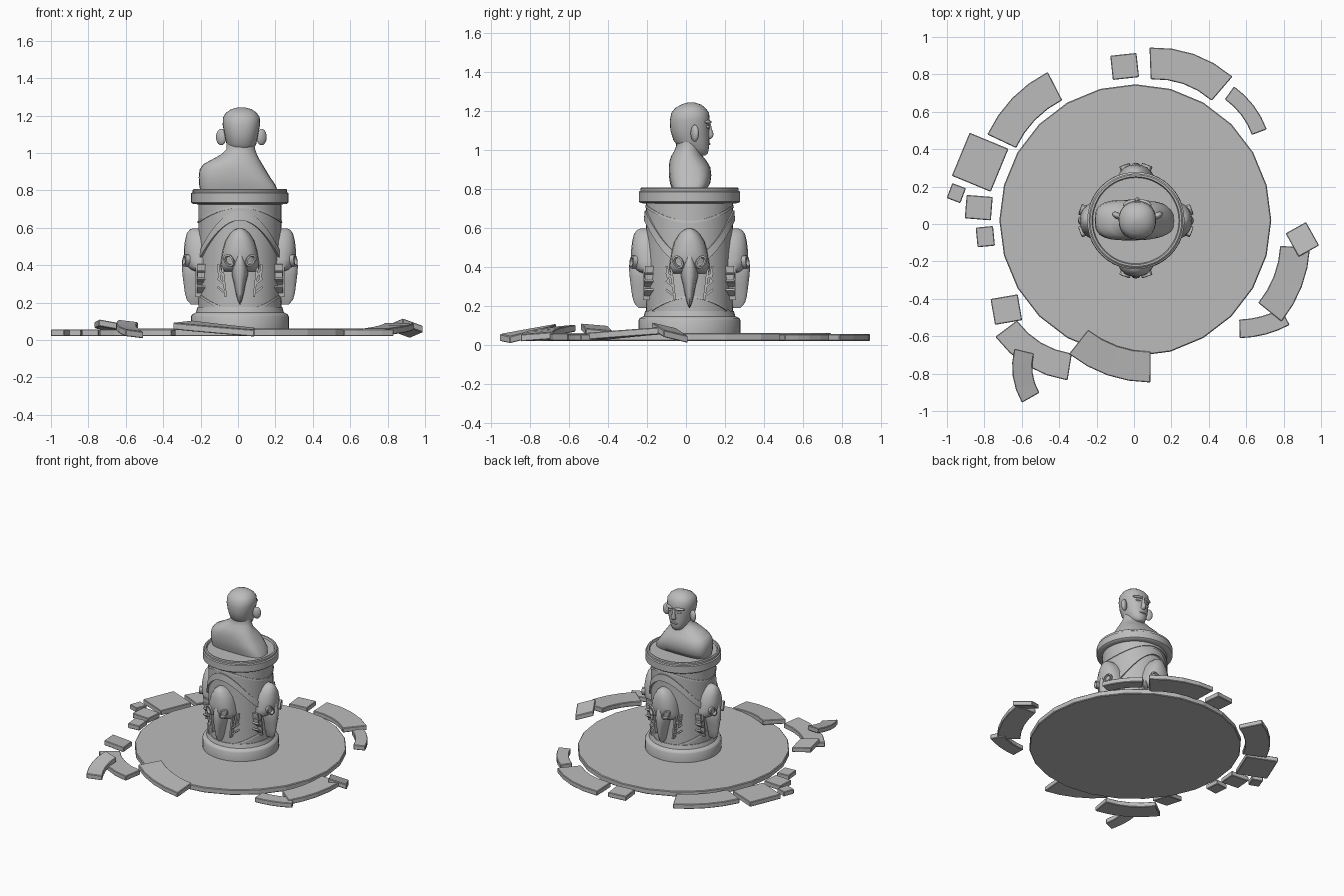
import bpy, bmesh, math
from mathutils import Vector, Matrix

stone = bpy.data.materials.new("grey_stone")
stone.diffuse_color = (0.5, 0.5, 0.5, 1)
CX, CY = 0.01, 0.018          # pillar axis


def make(name, bm, smooth=True, angle=35, bevel=0):
    bmesh.ops.recalc_face_normals(bm, faces=bm.faces[:])
    me = bpy.data.meshes.new(name)
    bm.to_mesh(me)
    bm.free()
    me.materials.append(stone)
    ob = bpy.data.objects.new(name, me)
    bpy.context.collection.objects.link(ob)
    if bevel:
        m = ob.modifiers.new("bevel", "BEVEL")
        m.width, m.segments = bevel, 1
    if smooth:
        bpy.ops.object.select_all(action='DESELECT')
        ob.select_set(True)
        bpy.context.view_layer.objects.active = ob
        bpy.ops.object.shade_smooth_by_angle(angle=math.radians(angle))
    return ob


def skin(bm, rings, cap=True, closed=False):
    """Join rings of points with quads."""
    vs = [[bm.verts.new(p) for p in r] for r in rings]
    n = len(vs[0])
    pairs = list(zip(vs, vs[1:])) + ([(vs[-1], vs[0])] if closed else [])
    for a, b in pairs:
        for i in range(n):
            j = (i + 1) % n
            bm.faces.new((a[i], a[j], b[j], b[i]))
    if cap and not closed:
        bm.faces.new(vs[0])
        bm.faces.new(vs[-1])


def oval(z, x0, x1, y0, y1, power=1.0, n=28):
    pts = []
    for i in range(n):
        a = 2 * math.pi * i / n
        c, s = math.cos(a), math.sin(a)
        c = math.copysign(abs(c) ** power, c)
        s = math.copysign(abs(s) ** power, s)
        pts.append(((x0 + x1) / 2 + c * (x1 - x0) / 2, (y0 + y1) / 2 + s * (y1 - y0) / 2, z))
    return pts


def lathe(name, profile, n, cx=CX, cy=CY, **kw):
    bm = bmesh.new()
    skin(bm, [oval(z, cx - r, cx + r, cy - r, cy + r, 1, n) for r, z in profile])
    return make(name, bm, **kw)


# round floor slab
lathe("floor_disc", [(0.722, 0.02), (0.727, 0.025), (0.727, 0.055), (0.722, 0.06)], 24, 0.007, 0.02, smooth=False)

# pillar: foot, shaft and rimmed cap
lathe("pillar_foot", [(0.262, 0.055), (0.262, 0.125), (0.255, 0.137), (0.235, 0.147), (0.227, 0.175)], 40)
lathe("pillar_shaft", [(0.222, 0.15), (0.222, 0.74)], 48)
lathe("pillar_cap", [(0.222, 0.725), (0.25, 0.727), (0.26, 0.735), (0.26, 0.785), (0.252, 0.79),
                     (0.252, 0.803), (0.245, 0.808), (0.235, 0.808), (0.23, 0.795), (0.02, 0.795)], 48)


# draped bands winding round the shaft, rising and falling twice per turn
def wave_band(name, mid, amp, width, thick):
    bm, rings = bmesh.new(), []
    for i in range(72):
        a = 2 * math.pi * i / 72
        z = mid - amp * math.cos(2 * a)
        rings.append([(CX + r * math.cos(a), CY + r * math.sin(a), z + h)
                      for r, h in ((0.215, 0), (0.222 + thick, 0), (0.222 + thick * 0.6, width), (0.215, width))])
    skin(bm, rings, closed=True)
    make(name, bm)


wave_band("wide_drape", 0.52, 0.12, 0.05, 0.012)
wave_band("upper_drape", 0.665, 0.04, 0.012, 0.005)
wave_band("lower_drape", 0.195, -0.045, 0.012, 0.006)

# four beaked masks: skull, beak, eyes and side marks, made facing -y then turned
SKULL = [(0.597, 0.012, 0.25), (0.59, 0.03, 0.268), (0.57, 0.053, 0.284), (0.53, 0.078, 0.294), (0.48, 0.092, 0.3),
         (0.43, 0.1, 0.298), (0.395, 0.104, 0.285), (0.375, 0.1, 0.262), (0.365, 0.085, 0.235)]
BEAK = [(0.47, 0.02, 0.295), (0.43, 0.034, 0.308), (0.39, 0.044, 0.31), (0.35, 0.044, 0.307), (0.31, 0.034, 0.302),
        (0.25, 0.022, 0.294), (0.215, 0.013, 0.284), (0.19, 0.002, 0.262)]


def box(bm, cx, cy, cz, sx, sy, sz, tilt=0):
    m = Matrix.Translation((cx, cy, cz)) @ Matrix.Rotation(tilt, 4, 'Y') @ Matrix.Diagonal((sx, sy, sz, 1))
    bmesh.ops.create_cube(bm, size=1, matrix=m)


for k, side in enumerate(("front", "right", "back", "left")):
    place = Matrix.Translation((CX, CY, 0)) @ Matrix.Rotation(k * math.pi / 2, 4, 'Z')
    for part, rows in (("skull", SKULL), ("beak", BEAK)):
        bm = bmesh.new()
        skin(bm, [oval(z, -w, w, -d, d - 0.4, 0.85, 20) for z, w, d in rows])
        bm.transform(place)
        make(f"{side}_mask_{part}", bm, angle=45)
    eyes, marks = bmesh.new(), bmesh.new()
    for s in (-1, 1):
        # slanted eye rims around a sunken centre
        m = Matrix.Translation((s * 0.056, -0.284, 0.425)) @ Matrix.Rotation(s * 0.35, 4, 'Z') @ Matrix.Rotation(s * 0.6, 4, 'Y')
        rings = []
        for r, d in ((1.0, 0.02), (1.0, -0.014), (0.72, -0.016), (0.6, 0.002)):
            rings.append([m @ Vector((x, d, z)) for x, z, _ in oval(0, -0.026 * r, 0.026 * r, -0.036 * r, 0.036 * r, 1, 16)])
        skin(eyes, rings)
        # branching marks beside the beak
        box(marks, s * 0.085, -0.215, 0.315, 0.012, 0.045, 0.17, s * 0.12)
        box(marks, s * 0.112, -0.205, 0.36, 0.012, 0.045, 0.09, s * 0.1)
        for z in (0.27, 0.315, 0.355):
            box(marks, s * 0.103, -0.208, z, 0.045, 0.045, 0.011, -s * 0.7)
    for nm, bm in (("eyes", eyes), ("marks", marks)):
        bm.transform(place)
        make(f"{side}_mask_{nm}", bm, angle=30)

# bust: shoulders cut on a slant, neck and head, looking to +y
bm = bmesh.new()
skin(bm, [oval(z, a, b, c, d, p) for z, a, b, c, d, p in (
    (0.79, -0.2, 0.215, -0.07, 0.1, 0.6), (0.83, -0.208, 0.2, -0.082, 0.125, 0.6), (0.87, -0.21, 0.172, -0.088, 0.13, 0.65),
    (0.91, -0.206, 0.148, -0.088, 0.125, 0.7), (0.94, -0.185, 0.13, -0.085, 0.108, 0.8), (0.97, -0.13, 0.112, -0.075, 0.085, 0.9),
    (0.995, -0.085, 0.1, -0.06, 0.076, 1), (1.02, -0.062, 0.092, -0.05, 0.074, 1), (1.06, -0.06, 0.09, -0.05, 0.07, 1))])
make("bust_shoulders", bm, angle=60)

HX = 0.018
bm = bmesh.new()
skin(bm, [oval(z, HX - w, HX + w, a, b, 0.9) for z, w, a, b in (
    (0.972, 0.025, 0.05, 0.1), (0.982, 0.042, 0.02, 0.112), (1.01, 0.062, -0.035, 0.118), (1.05, 0.08, -0.065, 0.12),
    (1.1, 0.09, -0.08, 0.12), (1.15, 0.1, -0.083, 0.122), (1.19, 0.098, -0.075, 0.118), (1.215, 0.082, -0.055, 0.1),
    (1.232, 0.058, -0.025, 0.078), (1.241, 0.03, 0.0, 0.052), (1.244, 0.008, 0.02, 0.034))])
make("bust_head", bm, angle=60)


def blob(name, x, y, z, sx, sy, sz, turn=0):
    bm = bmesh.new()
    m = Matrix.Translation((x, y, z)) @ Matrix.Rotation(turn, 4, 'Z') @ Matrix.Diagonal((sx, sy, sz, 1))
    bmesh.ops.create_uvsphere(bm, u_segments=16, v_segments=10, radius=1, matrix=m)
    make(name, bm, angle=60)


for s, nm in ((-1, "left"), (1, "right")):
    blob(nm + "_ear", HX + s * 0.108, 0.045, 1.085, 0.03, 0.018, 0.044, s * 0.5)
    blob(nm + "_brow", HX + s * 0.042, 0.112, 1.143, 0.036, 0.016, 0.01, -s * 0.35)
    blob(nm + "_eye", HX + s * 0.038, 0.108, 1.118, 0.018, 0.014, 0.008, -s * 0.35)
blob("lips", HX, 0.114, 1.03, 0.027, 0.012, 0.007)
bm = bmesh.new()
skin(bm, [oval(z, HX - w, HX + w, 0.1, d, 1, 10) for z, w, d in
          ((1.055, 0.012, 0.125), (1.065, 0.019, 0.138), (1.08, 0.016, 0.143), (1.11, 0.01, 0.133), (1.145, 0.011, 0.125))])
make("nose", bm, angle=60)


# broken ring of paving: start, end, width, bulge, base height at start and end, roll
def paving(name, x0, y0, x1, y1, width, bulge, z0, z1, roll):
    a, b = Vector((x0, y0)), Vector((x1, y1))
    d = b - a
    out = Vector((-d.y, d.x)).normalized()
    if out.dot(a + b) < 0:
        out = -out
    steps = 4 if bulge else 1
    bm, rings = bmesh.new(), []
    for i in range(steps + 1):
        t = i / steps
        p = a + d * t + out * (bulge * (4 * t * (1 - t) - 0.3))
        tan = (d + out * bulge * 4 * (1 - 2 * t)).normalized()
        n = Vector((-tan.y, tan.x))
        n = n if n.dot(out) > 0 else -n
        z = z0 + (z1 - z0) * t
        rings.append([((p + n * s * width / 2).x, (p + n * s * width / 2).y, z + s * roll + h)
                      for s, h in ((-1, 0), (1, 0), (1, 0.036), (-1, 0.036))])
    skin(bm, rings)
    make(name, bm, smooth=False, bevel=0.004)


PAVING = [
    (-0.12, 0.835, 0.02, 0.85, 0.13, 0, 0.02, 0.02, 0), (0.09, 0.87, 0.475, 0.735, 0.17, 0.04, 0.02, 0.02, 0),
    (0.515, 0.705, 0.675, 0.495, 0.085, 0.02, 0.02, 0.02, 0), (-0.43, 0.745, -0.715, 0.45, 0.17, 0.035, 0.02, 0.02, 0),
    (-0.775, 0.445, -0.87, 0.215, 0.225, 0, 0.02, 0.02, 0), (-0.935, 0.205, -0.965, 0.125, 0.078, 0, 0.02, 0.02, 0),
    (-0.825, 0.15, -0.835, 0.025, 0.14, 0, 0.02, 0.02, 0), (-0.8, -0.015, -0.79, -0.12, 0.093, 0, 0.02, 0.02, 0),
    (0.865, -0.02, 0.935, -0.145, 0.125, 0, 0.03, 0.06, -0.02), (0.87, -0.125, 0.735, -0.475, 0.16, 0.03, 0.055, 0.025, 0)]
FRONT_PAVING = [
    (0.565, -0.565, 0.81, -0.5, 0.1, 0.015, 0.02, 0.02, 0), (-0.3, -0.64, 0.085, -0.775, 0.165, 0.035, 0.062, 0.024, -0.006),
    (-0.69, -0.57, -0.35, -0.775, 0.145, 0.04, 0.02, 0.02, 0), (-0.755, -0.47, -0.61, -0.445, 0.14, 0, 0.068, 0.042, 0.006),
    (-0.595, -0.68, -0.56, -0.93, 0.108, 0.025, 0.066, 0.014, 0.006)]
for i, row in enumerate(PAVING + FRONT_PAVING):
    paving(f"paving_stone_{i + 1}", *row)
